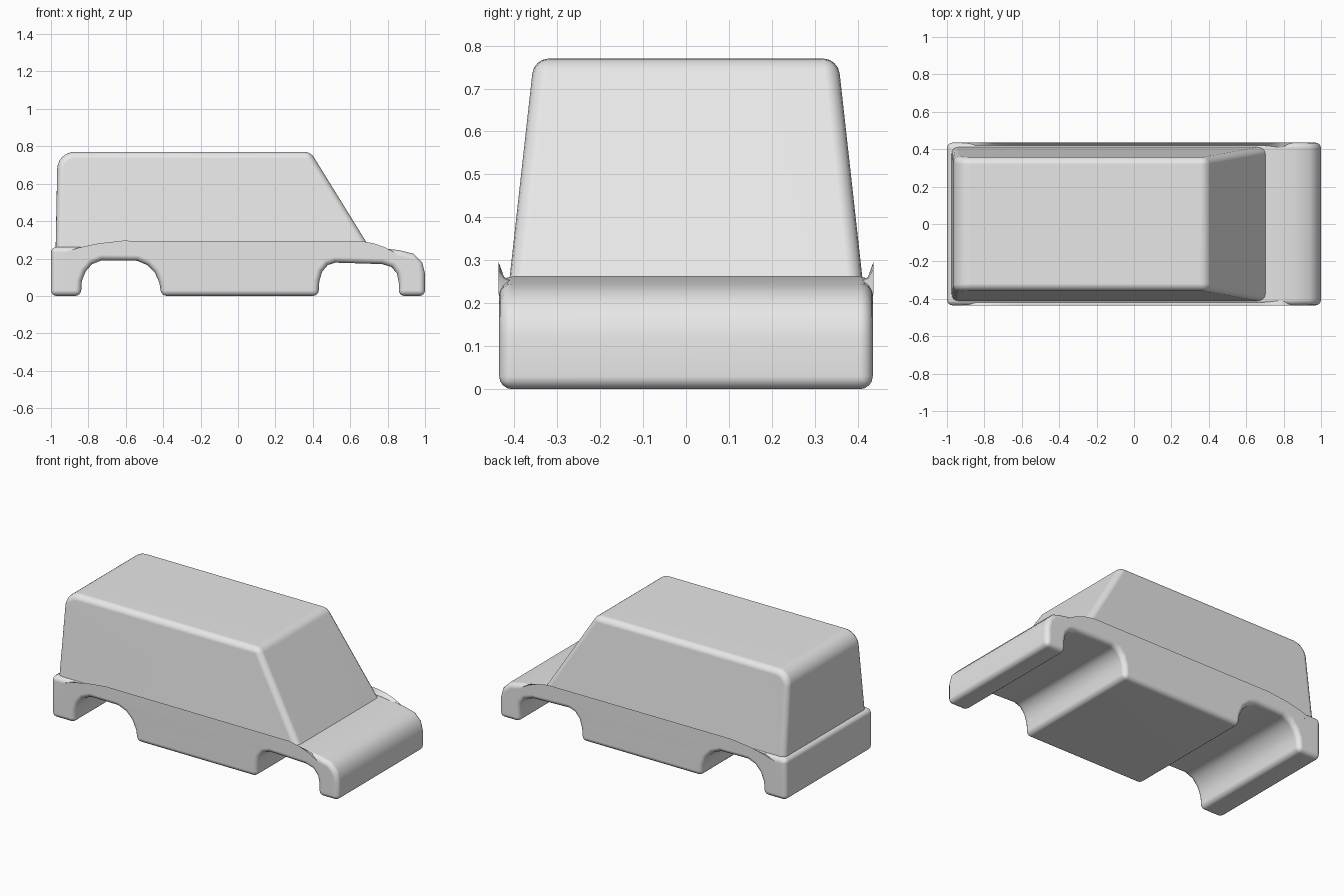
import bpy, bmesh, math

if "Cube" in bpy.data.objects:
    bpy.data.objects.remove(bpy.data.objects["Cube"], do_unlink=True)

grey = bpy.data.materials.new("light_grey")
grey.use_nodes = True
colour = (0.8, 0.8, 0.8, 1)
grey.diffuse_color = colour
grey.node_tree.nodes["Principled BSDF"].inputs["Base Color"].default_value = colour


def round_edges(bm, edges, width, segments):
    bmesh.ops.bevel(bm, geom=edges, offset=width, offset_type='OFFSET',
                    segments=segments, profile=0.5, affect='EDGES',
                    clamp_overlap=False)


def sharp_edges(bm):
    return [e for e in bm.edges
            if len(e.link_faces) == 2 and e.calc_face_angle() > math.radians(50)]


def finish(bm, name):
    bmesh.ops.recalc_face_normals(bm, faces=bm.faces[:])
    mesh = bpy.data.meshes.new(name)
    bm.to_mesh(mesh)
    bm.free()
    mesh.materials.append(grey)
    obj = bpy.data.objects.new(name, mesh)
    bpy.context.collection.objects.link(obj)
    bpy.ops.object.select_all(action='DESELECT')
    obj.select_set(True)
    bpy.context.view_layer.objects.active = obj
    bpy.ops.object.shade_smooth_by_angle(angle=math.radians(40))
    mod = obj.modifiers.new("flat_panels", 'WEIGHTED_NORMAL')
    mod.keep_sharp = True
    return obj


def loft(bm, rings):
    """Join matching closed rings of points and cap both ends."""
    rows = [[bm.verts.new(p) for p in ring] for ring in rings]
    n = len(rows[0])
    for a, b in zip(rows, rows[1:]):
        for i in range(n):
            j = (i + 1) % n
            bm.faces.new((a[i], a[j], b[j], b[i]))
    bm.faces.new(rows[0])
    bm.faces.new(rows[-1][::-1])
    bmesh.ops.recalc_face_normals(bm, faces=bm.faces[:])
    bm.normal_update()


# Lower body: side profile with both wheel arches, extruded across the width
rear_arch = [(-.84, 0), (-.835, .08), (-.815, .13), (-.78, .17), (-.73, .19),
             (-.54, .188), (-.485, .165), (-.445, .125), (-.42, .07), (-.41, 0)]
front_arch = [(.43, 0), (.435, .08), (.45, .13), (.48, .165), (.52, .178),
              (.77, .17), (.82, .155), (.85, .12), (.86, .07), (.86, 0)]
nose_and_top = [(1, 0), (1, .12), (.985, .18), (.94, .225), (.86, .245),
                (.7, .262), (-1, .262)]
profile = [(-1, 0)] + rear_arch + front_arch + nose_and_top
bm = bmesh.new()
loft(bm, [[(x, y, z) for x, z in profile] for y in (-.435, .435)])
round_edges(bm, sharp_edges(bm), .03, 4)
finish(bm, "lower_body")

# Cabin: tapered block with a raked windscreen
bm = bmesh.new()
loft(bm, [[(back, -w, z), (front, -w, z), (front, w, z), (back, w, z)]
          for back, front, w, z in ((-.975, .705, .411, .257),
                                    (-.965, .388, .354, .77))])
rear_top = [e for e in bm.edges
            if all(v.co.z > .7 and v.co.x < 0 for v in e.verts)]
round_edges(bm, rear_top, .09, 6)
bm.normal_update()
upper = [e for e in sharp_edges(bm) if max(v.co.z for v in e.verts) > .3]
round_edges(bm, upper, .035, 4)
finish(bm, "cabin")

# Thin raised lip along each side of the body
lip_top = [(-.92, .235), (-.85, .258), (-.75, .28), (-.62, .295), (.66, .293),
           (.73, .28), (.79, .258), (.85, .225)]
for side, label in ((1, "left"), (-1, "right")):
    bm = bmesh.new()
    loft(bm, [[(x, side * .436, .22), (x, side * .436, z),
               (x, side * .424, min(z, .262)), (x, side * .405, min(z, .25))]
              for x, z in lip_top])
    finish(bm, label + "_side_lip")
